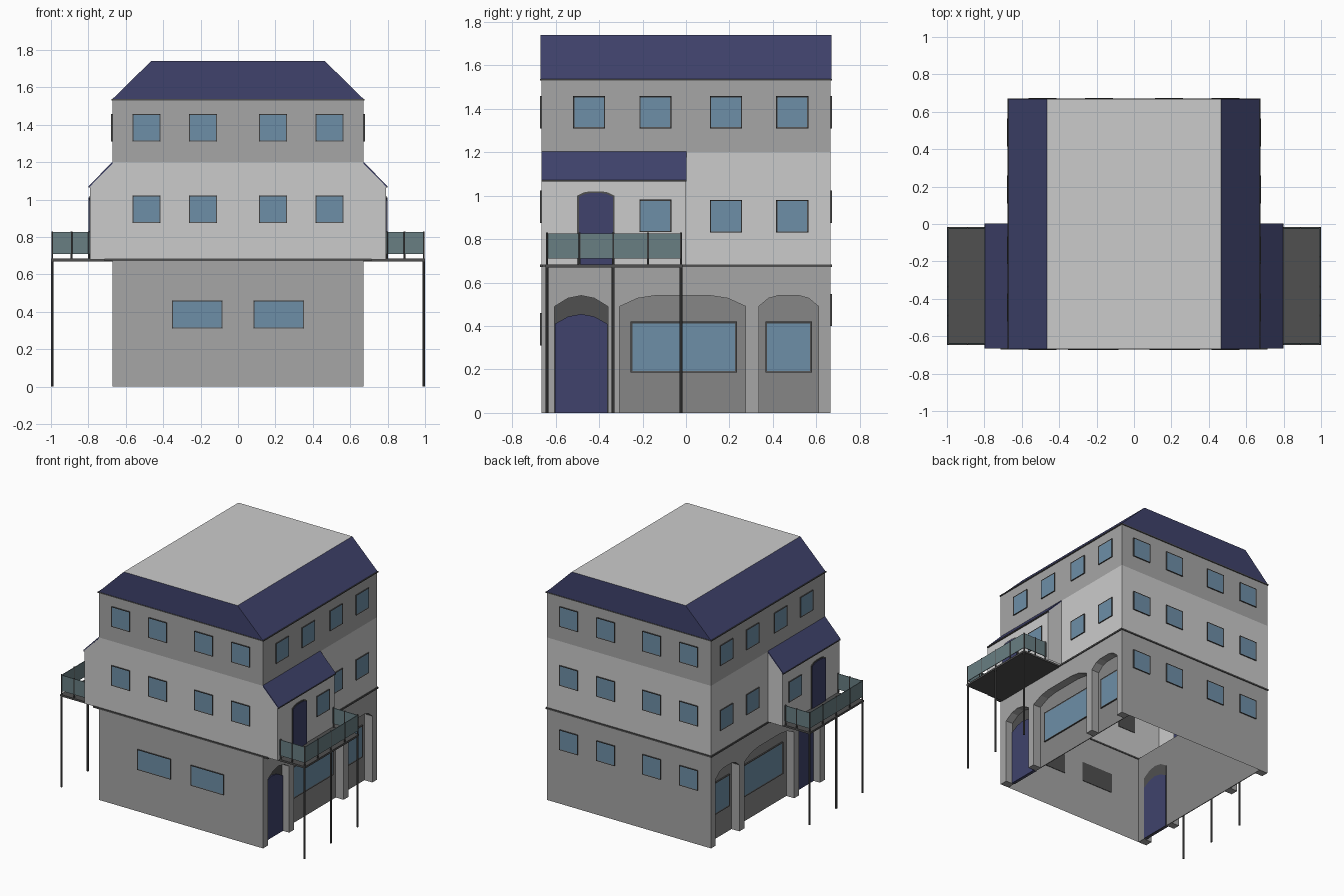
import bpy, bmesh, math
from mathutils import Vector, Matrix

if "Cube" in bpy.data.objects:
    bpy.data.objects.remove(bpy.data.objects["Cube"])

W, D = 0.67, 0.665          # half width and half depth of the house
AX = 0.79                   # outer face of the side bays


def mat(name, r, g, b):
    m = bpy.data.materials.new(name)
    m.diffuse_color = (r, g, b, 1)
    m.use_nodes = True
    m.node_tree.nodes["Principled BSDF"].inputs["Base Color"].default_value = m.diffuse_color
    return m


WALL = mat("wall_grey", .38, .38, .38)
LIGHT = mat("light_grey", .56, .56, .56)
RECESS = mat("recess_grey", .24, .24, .24)
DARK = mat("dark_trim", .08, .08, .08)
NAVY = mat("navy", .05, .055, .15)
GLASS = mat("window_blue", .155, .275, .39)
RAIL = mat("rail_teal", .14, .21, .225)


def finish(name, bm, mats, mirror=True):
    me = bpy.data.meshes.new(name)
    bm.to_mesh(me)
    bm.free()
    for m in mats:
        me.materials.append(m)
    ob = bpy.data.objects.new(name, me)
    bpy.context.collection.objects.link(ob)
    if mirror:
        mod = ob.modifiers.new("Mirror", 'MIRROR')
        mod.use_mirror_merge = False
    return ob


def add_prism(bm, pts, axis, a, b):
    # extrude a 2D outline along x (pts are y,z) or along y (pts are x,z)
    put = (lambda p, t: (t, p[0], p[1])) if axis == 'x' else (lambda p, t: (p[0], t, p[1]))
    lo = [bm.verts.new(put(p, a)) for p in pts]
    hi = [bm.verts.new(put(p, b)) for p in pts]
    bm.faces.new(lo)
    bm.faces.new(hi)
    for i in range(len(pts)):
        j = (i + 1) % len(pts)
        bm.faces.new((lo[i], lo[j], hi[j], hi[i]))
    bmesh.ops.recalc_face_normals(bm, faces=bm.faces[:])


def prism(name, pts, axis, a, b, m, mirror=True):
    bm = bmesh.new()
    add_prism(bm, pts, axis, a, b)
    return finish(name, bm, [m], mirror)


def box(name, x0, x1, y0, y1, z0, z1, m, mirror=True):
    return prism(name, [(x0, z0), (x1, z0), (x1, z1), (x0, z1)], 'y', y0, y1, m, mirror)


def shell(name, path, z0, m):
    # open wall following a plan path of (x, y, top height)
    bm = bmesh.new()
    lo = [bm.verts.new((x, y, z0)) for x, y, t in path]
    hi = [bm.verts.new(p) for p in path]
    for i in range(len(path) - 1):
        bm.faces.new((lo[i], lo[i + 1], hi[i + 1], hi[i]))
    return finish(name, bm, [m])


def window(name, side, u0, u1, z0, z1, wall, rim=.008):
    # framed box with an inset pane; side is front, back or right
    bm = bmesh.new()
    pts = [(u0, z0), (u1, z0), (u1, z1), (u0, z1)]
    s = -1 if side == 'front' else 1
    axis = 'x' if side == 'right' else 'y'
    add_prism(bm, pts, axis, s * (wall - .004), s * (wall + .008))
    n = Vector((1, 0, 0)) if side == 'right' else Vector((0, s, 0))
    pane = next(f for f in bm.faces if f.normal.dot(n) > .9)
    bmesh.ops.inset_region(bm, faces=[pane], thickness=rim, depth=-.003)
    pane.material_index = 1
    finish(name, bm, [DARK, GLASS])


def arch(y0, y1, r, spring, top, z0=0):
    # opening outline with chamfered, slightly curved shoulders
    h = top - spring
    left = [(0, 0), (r * .5, h * .75), (r, h)]
    pts = [(y0, z0)] + [(y0 + a, spring + b) for a, b in left]
    right = [(y1 - a, spring + b) for a, b in reversed(left)]
    if abs(pts[-1][0] - right[0][0]) < .002:
        right = right[1:]
    return pts + right + [(y1, z0)]


def pole(bm, x, y, z0, z1, r=.006):
    bmesh.ops.create_cone(bm, cap_ends=True, segments=8, radius1=r, radius2=r, depth=z1 - z0,
                          matrix=Matrix.Translation((x, y, (z0 + z1) / 2)))


# ground floor: plain front and back walls
shell("ground_front_wall", [(0, -D, .68), (W, -D, .68)], 0, WALL)
shell("ground_back_wall", [(W, D, .68), (0, D, .68)], 0, WALL)

# ground floor sides: arcade with recessed panels
door_arch = arch(-.605, -.36, .1225, .49, .54)
arches = [door_arch, arch(-.305, .275, .165, .49, .54), arch(.335, .61, .09, .49, .54)]
outline = [(-D, 0)] + [p for a in arches for p in a] + [(D, 0), (D, .68), (-D, .68)]
prism("side_arcade", outline, 'x', .605, W, WALL)
box("recessed_side_wall", .60, .606, -D + .002, D - .002, 0, .68, RECESS)
prism("door_surround", door_arch, 'x', .598, .612, DARK)
prism("ground_door", arch(-.603, -.362, .1205, .41, .455), 'x', .596, .62, NAVY)
window("wide_shop_window", 'right', -.255, .235, .185, .42, .608, .012)
window("small_shop_window", 'right', .365, .58, .185, .42, .608, .012)

# second floor with side bays, third floor
shell("second_floor_wall", [(0, -D, 1.2), (W, -D, 1.2), (AX, -D, 1.075), (AX, 0, 1.075),
                            (W, 0, 1.2), (W, D, 1.2), (0, D, 1.2)], .68, LIGHT)
shell("third_floor_wall", [(0, -D, 1.535), (W, -D, 1.535), (W, D, 1.535), (0, D, 1.535)], 1.2, WALL)
prism("bay_roof", [(W, 1.193), (.795, 1.066), (.797, 1.073), (W, 1.204)], 'y', -D - .001, .003, NAVY)
box("bay_eave", .785, .798, -D, .003, 1.064, 1.072, DARK)

# main roof: sloped navy sides, flat grey top
roof = prism("main_roof", [(-W - .004, 1.535), (W + .004, 1.535), (.465, 1.74), (-.465, 1.74)],
             'y', -D - .004, D + .004, NAVY, False)
roof.data.materials.append(LIGHT)
for f in roof.data.polygons:
    if f.normal.z > .9:
        f.material_index = 1

# string course and eave trims
for label, z0, z1 in (("floor", .672, .684), ("eave", 1.53, 1.538)):
    e = .715 if label == "floor" else W + .006
    box(label + "_trim_front", -e, e, -D - .006, -D + .004, z0, z1, DARK, False)
    box(label + "_trim_back", -W - .006, W + .006, D - .004, D + .006, z0, z1, DARK, False)
    box(label + "_trim_side", W - .004, W + .006, -D, D, z0, z1, DARK)

# windows on front and back
for u in (.1125, .415):
    for z in (.875, 1.31):
        for side in ('front', 'back'):
            window(side + "_window", side, u, u + .15, z, z + .148, D)
    window("back_ground_window", 'back', u, u + .15, .40, .548, D)
window("front_ground_window", 'front', .082, .352, .31, .46, D)

# windows on the sides
for u in (-.52, -.215, .11, .415):
    window("side_upper_window", 'right', u, u + .148, 1.31, 1.458, W)
    if u > 0:
        window("side_second_window", 'right', u, u + .148, .83, .98, W)
window("bay_window", 'right', -.215, -.067, .832, .982, AX)

# balcony door
prism("balcony_door_frame", arch(-.501, -.329, .06, 1.0, 1.02, .684), 'x', AX - .004, AX + .005, DARK)
prism("balcony_door", arch(-.493, -.337, .056, .995, 1.012, .684), 'x', AX - .006, AX + .008, NAVY)

# balcony slab, supports and railing
Y0, Y1 = -.64, -.023
box("balcony_slab", W, 1.0, Y0 - .006, Y1 + .006, .67, .684, DARK)
bm = bmesh.new()
for y in (Y0, -.335, Y1):
    pole(bm, .993, y, 0, .675, .007)
finish("balcony_support", bm, [DARK])
bm = bmesh.new()
for y in (Y0, -.49, -.335, -.175, Y1):
    pole(bm, .993, y, .68, .83, .005)
for y in (Y0, Y1):
    for x in (.797, .89):
        pole(bm, x, y, .68, .83, .005)
finish("railing_post", bm, [DARK])
box("railing_panel_outer", .991, .996, Y0, Y1, .71, .826, RAIL)
for label, y in (("front", Y0), ("back", Y1)):
    box("railing_panel_" + label, AX, .993, y - .0025, y + .0025, .71, .826, RAIL)
